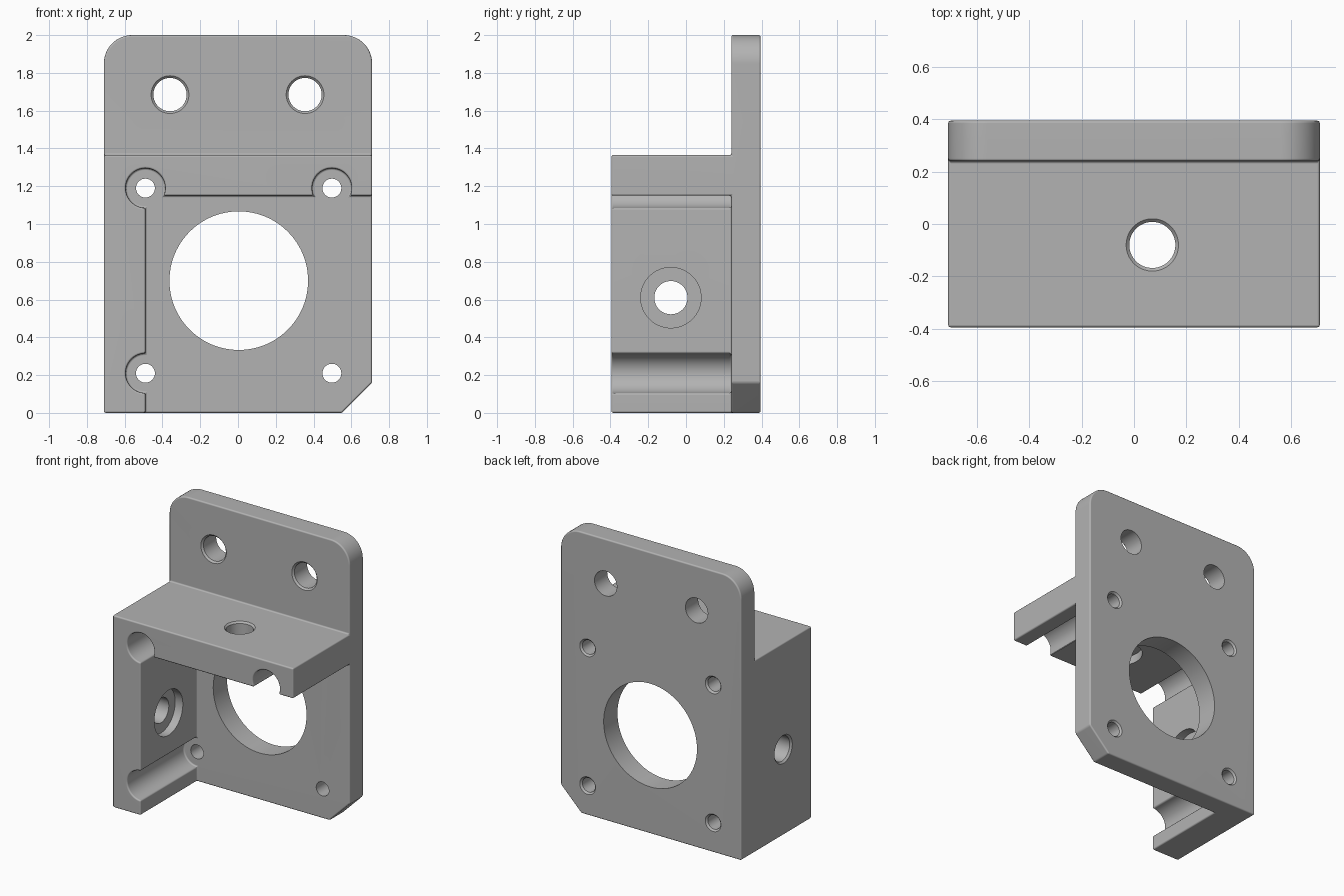
import bpy, bmesh, math
from mathutils import Vector

old = bpy.data.objects.get("Cube")
if old:
    bpy.data.objects.remove(old)

# Main dimensions
W = 0.71                          # half width
FRONT, FACE, BACK = -0.395, 0.24, 0.395
TOP, SHELF_TOP, SHELF_LOW = 2.0, 1.365, 1.15
WALL_X = -0.49                    # inner face of the side wall
HOLE_X, HOLE_Z = (-0.49, 0.497), (0.21, 1.19)
BORE = 0.105

grey = bpy.data.materials.new("plain grey")
grey.use_nodes = True
grey.diffuse_color = (0.45, 0.45, 0.45, 1)
grey.node_tree.nodes["Principled BSDF"].inputs["Base Color"].default_value = grey.diffuse_color


def make_object(name, bm):
    bmesh.ops.recalc_face_normals(bm, faces=bm.faces)
    mesh = bpy.data.meshes.new(name)
    bm.to_mesh(mesh)
    bm.free()
    mesh.materials.append(grey)
    obj = bpy.data.objects.new(name, mesh)
    bpy.context.collection.objects.link(obj)
    return obj


def arc(cx, cz, r, start, end, steps=24):
    angles = [math.radians(start + (end - start) * i / steps) for i in range(steps + 1)]
    return [(cx + r * math.cos(a), cz + r * math.sin(a)) for a in angles]


def extrude_profile(name, points, y0, y1):
    bm = bmesh.new()
    face = bm.faces.new([bm.verts.new((x, y0, z)) for x, z in points])
    new = bmesh.ops.extrude_face_region(bm, geom=[face])["geom"]
    moved = [v for v in new if isinstance(v, bmesh.types.BMVert)]
    bmesh.ops.translate(bm, verts=moved, vec=(0, y1 - y0, 0))
    return make_object(name, bm)


def turned_cutter(name, axis, centre, stations, sides=64):
    """Solid of revolution along an axis, from (position, radius) stations."""
    bm = bmesh.new()
    u, v = [i for i in range(3) if i != axis]
    rings = []
    for pos, r in stations:
        ring = []
        for i in range(sides):
            a = math.tau * i / sides
            p = Vector((0, 0, 0))
            p[axis] = pos
            p[u] = centre[0] + r * math.cos(a)
            p[v] = centre[1] + r * math.sin(a)
            ring.append(bm.verts.new(p))
        rings.append(ring)
    for a, b in zip(rings, rings[1:]):
        for i in range(sides):
            j = (i + 1) % sides
            bm.faces.new((a[i], a[j], b[j], b[i]))
    bm.faces.new(rings[0])
    bm.faces.new(rings[-1])
    return make_object(name, bm)


def apply_all(obj):
    bpy.ops.object.select_all(action="DESELECT")
    bpy.context.view_layer.objects.active = obj
    obj.select_set(True)
    for mod in list(obj.modifiers):
        bpy.ops.object.modifier_apply(modifier=mod.name)


def combine(obj, other, operation):
    mod = obj.modifiers.new(operation.lower(), "BOOLEAN")
    mod.operation, mod.solver, mod.object = operation, "EXACT", other
    apply_all(obj)
    bpy.data.objects.remove(other)


# Mounting plate: rounded top corners, one clipped lower corner
R = 0.15
plate = ([(-W, 0), (0.55, 0), (W, 0.16)]
         + arc(W - R, TOP - R, R, 0, 90, 16)
         + arc(R - W, TOP - R, R, 90, 180, 16))
bracket = extrude_profile("bracket", plate, FACE, BACK)

# Side wall and shelf in one profile, with clearance bores at the screws
dip = math.degrees(math.asin((HOLE_Z[1] - SHELF_LOW) / BORE))
frame = ([(-W, 0), (WALL_X, 0)]
         + arc(HOLE_X[0], HOLE_Z[0], BORE, 270, 90)
         + arc(HOLE_X[0], HOLE_Z[1], BORE, 270, -dip, 36)
         + arc(HOLE_X[1], HOLE_Z[1], BORE, 180 + dip, -dip)
         + [(W, SHELF_LOW), (W, SHELF_TOP), (-W, SHELF_TOP)])
combine(bracket, extrude_profile("wall_and_shelf", frame, FRONT, FACE + 0.06), "UNION")

# Merge flush faces, then soften the edges
bm = bmesh.new()
bm.from_mesh(bracket.data)
bmesh.ops.remove_doubles(bm, verts=bm.verts, dist=0.0001)
bmesh.ops.dissolve_limit(bm, angle_limit=0.01, verts=bm.verts, edges=bm.edges)
bm.to_mesh(bracket.data)
bm.free()
bevel = bracket.modifiers.new("soft edges", "BEVEL")
bevel.width, bevel.segments = 0.012, 3
bevel.limit_method, bevel.angle_limit = "ANGLE", math.radians(35)
apply_all(bracket)

# Large round opening and upper mounting holes
C, OUT = 0.012, 0.05
cutters = [turned_cutter("opening", 1, (0.004, 0.70), [(FACE - OUT, 0.367), (BACK + OUT, 0.367)], 96)]
for x in (-0.36, 0.355):
    cutters.append(turned_cutter("mount_hole", 1, (x, 1.685), [
        (FACE - OUT, 0.1), (FACE, 0.1), (FACE + C, 0.088), (BACK + OUT, 0.088)]))

# Four small screw holes, countersunk at the back
for x in HOLE_X:
    for z in HOLE_Z:
        cutters.append(turned_cutter("screw_hole", 1, (x, z), [
            (FACE - OUT, 0.05), (BACK - C, 0.05), (BACK, 0.062), (BACK + OUT, 0.062)], 40))

# Counterbored holes through the side wall and the shelf
cutters.append(turned_cutter("wall_hole", 0, (-0.08, 0.61), [
    (-W - OUT, 0.1), (-W, 0.1), (-W + C, 0.088), (WALL_X - 0.06, 0.088),
    (WALL_X - 0.06, 0.16), (WALL_X + OUT, 0.16)]))
cutters.append(turned_cutter("shelf_hole", 2, (0.07, -0.08), [
    (SHELF_LOW - OUT, 0.16), (SHELF_LOW + 0.06, 0.16), (SHELF_LOW + 0.06, 0.088),
    (SHELF_TOP - C, 0.088), (SHELF_TOP, 0.1), (SHELF_TOP + OUT, 0.1)]))
for cutter in cutters:
    combine(bracket, cutter, "DIFFERENCE")

# Smooth shading with crisp flat faces
bpy.ops.object.shade_smooth_by_angle(angle=math.radians(35))
normals = bracket.modifiers.new("flat face normals", "WEIGHTED_NORMAL")
normals.keep_sharp = True
